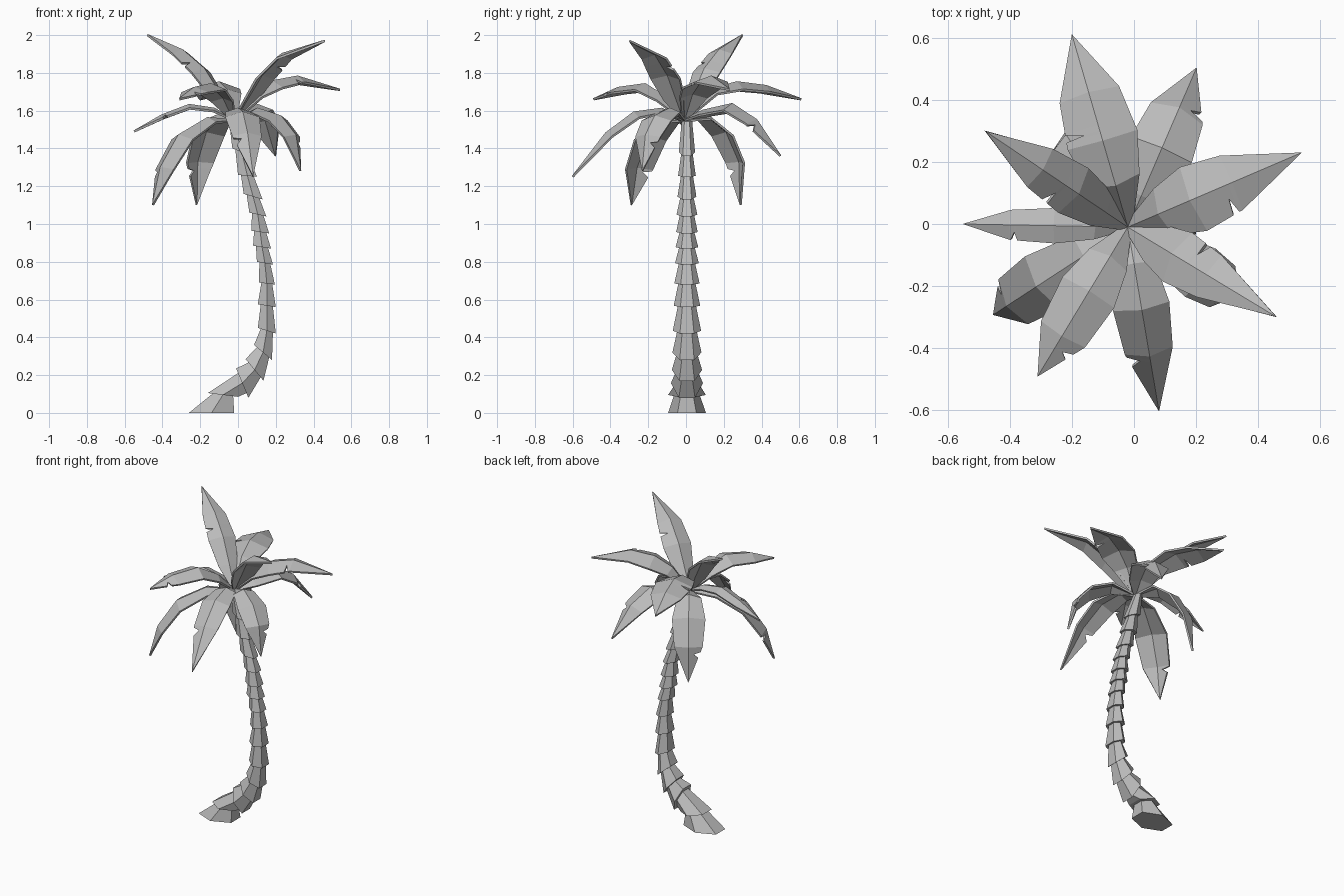
import bpy
import math
from mathutils import Vector

cube = bpy.data.objects.get("Cube")
if cube:
    bpy.data.objects.remove(cube, do_unlink=True)

# Single plain grey
grey = bpy.data.materials.new("plain_grey")
grey.use_nodes = True
colour = (0.5, 0.5, 0.5, 1)
grey.diffuse_color = colour
grey.node_tree.nodes["Principled BSDF"].inputs["Base Color"].default_value = colour


def make_object(name, verts, faces):
    mesh = bpy.data.meshes.new(name)
    mesh.from_pydata(verts, [], faces)
    mesh.materials.append(grey)
    mesh.update()
    obj = bpy.data.objects.new(name, mesh)
    bpy.context.collection.objects.link(obj)
    return obj


# Trunk: stacked six-sided cones, each flared at its lower rim.
# Every rim is (left x, left z, right x, right z, depth radius).
RIMS = [
    (-.26, 0, -.02, 0, .10), (-.16, .105, 0, .085, .10),
    (-.01, .235, .055, .08, .085), (.04, .285, .135, .17, .08),
    (.085, .36, .18, .28, .077), (.105, .45, .2, .42, .075),
    (.105, .575, .2, .56, .07), (.11, .69, .195, .68, .067),
    (.1, .8, .185, .785, .063), (.08, .885, .175, .87, .06),
    (.07, .965, .165, .95, .057), (.06, 1.06, .15, 1.04, .055),
    (.03, 1.16, .13, 1.13, .05), (0, 1.26, .1, 1.25, .047),
    (-.03, 1.4, .07, 1.36, .043), (-.06, 1.56, .01, 1.54, .04),
]


def rim_points(rim, shrink):
    lx, lz, rx, rz, depth = rim
    left, right = Vector((lx, .005, lz)), Vector((rx, .005, rz))
    centre = (left + right) / 2
    across = (right - left) / 2 / math.cos(math.pi / 6)
    points = []
    for i in range(6):
        a = math.pi / 6 + i * math.pi / 3
        points.append(centre + shrink * (across * math.cos(a)
                                         + Vector((0, depth * math.sin(a), 0))))
    return points


def build_trunk():
    verts, faces = [], []
    for lower, upper in zip(RIMS, RIMS[1:]):
        b = len(verts)
        verts += rim_points(lower, 1) + rim_points(upper, .68)
        for i in range(6):
            j = (i + 1) % 6
            faces.append((b + i, b + j, b + j + 6, b + i + 6))
        faces.append(tuple(b + i for i in reversed(range(6))))
        faces.append(tuple(b + i + 6 for i in range(6)))
    make_object("trunk", verts, faces)


# Fronds: folded leaf blades with a raised midrib, a pointed tip and one tear
ROOT = Vector((-.02, -.01, 1.55))
WIDTHS = [.12, .72, 1, .85, 0]


def lerp(values, s):
    i = min(int(s), len(values) - 2)
    return values[i] + (values[i + 1] - values[i]) * (s - i)


def build_frond(name, tip, half_width, tear, side, arch):
    """arch holds (fraction of reach, height) for the three inner rib points."""
    tip = Vector(tip)
    reach = Vector((tip.x - ROOT.x, tip.y - ROOT.y, 0))
    rib = [ROOT]
    for fraction, height in arch:
        p = ROOT + reach * fraction
        p.z = height
        rib.append(p)
    rib.append(tip)
    out = reach.normalized()
    sideways = Vector((-out.y, out.x, 0))

    verts, faces = [], []
    stations = sorted({0, 1, 2, 3, tear - .05, tear, tear + .12})
    for s in stations:
        p = lerp(rib, s)
        along = (lerp(rib, min(s + .5, 4)) - lerp(rib, max(s - .5, 0))).normalized()
        up = along.cross(sideways)
        if up.dot(out.cross(sideways)) < 0 and along.dot(out) > 0:
            up = -up
        w = half_width * lerp(WIDTHS, s)
        for sign in (1, -1):
            cut = .45 if s == tear and sign == side else 1
            verts.append(p + (sideways * sign - up * .35) * w * cut)
        verts.append(p)
    for k in range(len(stations) - 1):
        a, b = 3 * k, 3 * k + 3
        faces += [(a, a + 2, b + 2, b), (a + 2, a + 1, b + 1, b + 2)]
    end = len(verts)
    verts.append(tip)
    faces += [(end - 3, end - 1, end), (end - 1, end - 2, end)]
    frond = make_object(name, verts, faces)
    solid = frond.modifiers.new("thickness", 'SOLIDIFY')
    solid.thickness = .012
    solid.offset = 0


build_trunk()
FRONDS = [
    ("back", (-.2, .61, 1.66), .115, 2.2, 1, ((.22, 1.71), (.45, 1.75), (.7, 1.73))),
    ("back_left", (.2, .5, 1.36), .105, 3.1, -1, ((.2, 1.6), (.5, 1.635), (.75, 1.55))),
    ("left", (.54, .23, 1.71), .11, 2.8, -1, ((.18, 1.69), (.36, 1.755), (.6, 1.78))),
    ("left_high", (.46, -.3, 1.97), .09, 2.5, 1, ((.15, 1.67), (.3, 1.79), (.53, 1.9))),
    ("left_low", (.33, -.23, 1.28), .09, 3.2, 1, ((.35, 1.61), (.7, 1.57), (.92, 1.47))),
    ("front", (.08, -.6, 1.25), .09, 3.1, -1, ((.2, 1.61), (.45, 1.59), (.7, 1.48))),
    ("front_right", (-.31, -.49, 1.66), .095, 3.3, 1, ((.2, 1.67), (.43, 1.74), (.73, 1.72))),
    ("right_low", (-.45, -.29, 1.1), .1, 3.1, -1, ((.33, 1.56), (.68, 1.47), (.9, 1.3))),
    ("right", (-.55, 0, 1.49), .055, 2.9, 1, ((.2, 1.61), (.45, 1.63), (.72, 1.575))),
    ("right_high", (-.48, .3, 2), .085, 2.4, 1, ((.16, 1.68), (.35, 1.82), (.6, 1.92))),
    ("back_right_low", (-.22, .29, 1.1), .1, 3.2, 1, ((.38, 1.58), (.75, 1.49), (.98, 1.33))),
]
for label, *shape in FRONDS:
    build_frond("frond_" + label, *shape)
